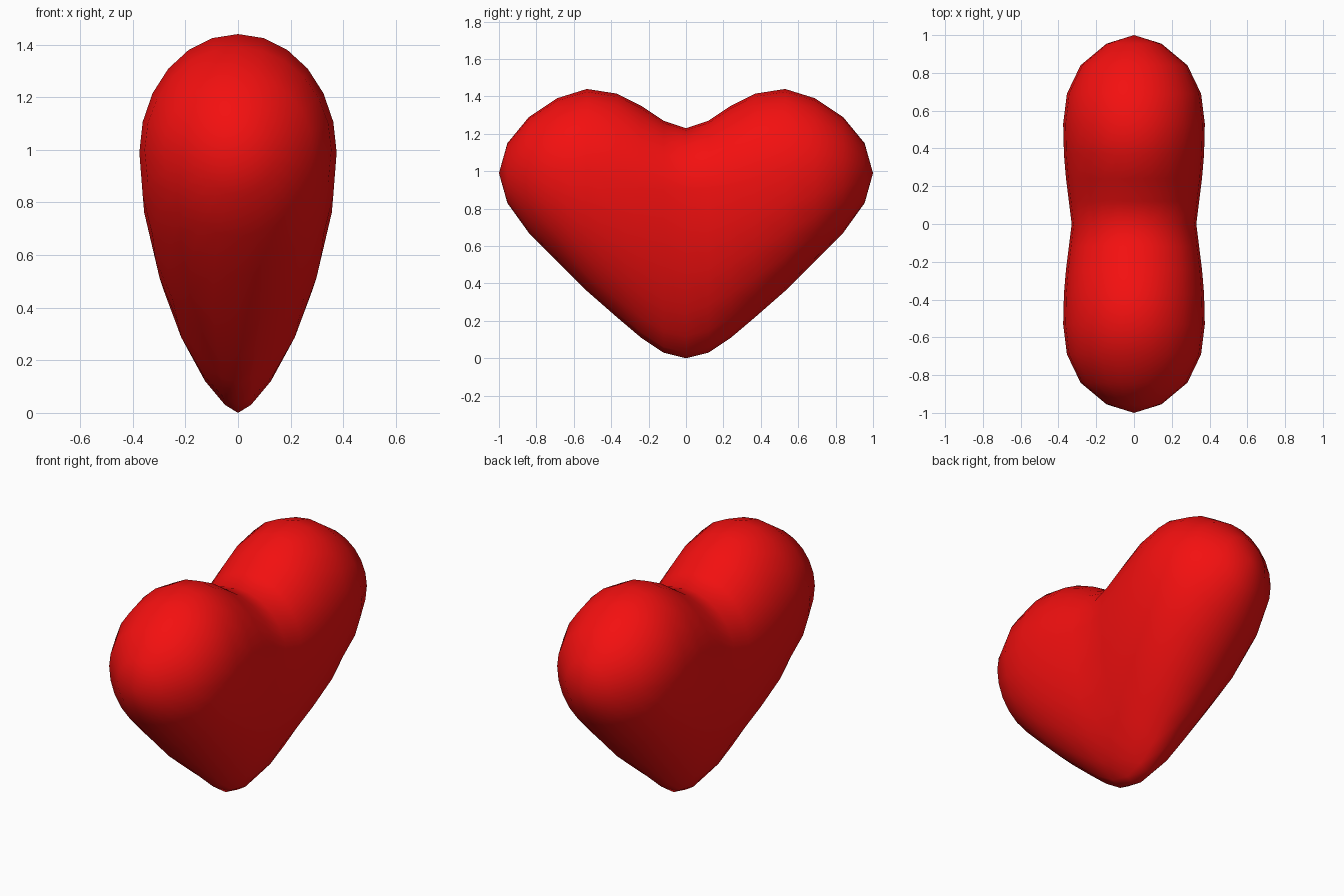
import bpy, bmesh
from math import sin, cos, pi

if "Cube" in bpy.data.objects:
    bpy.data.objects.remove(bpy.data.objects["Cube"])

SEGMENTS = 24

# Half-heart cross-sections: y, bottom z, widest z, top z, half width, lower taper
HALF = [
    (0.00, 0.00, 0.90, 1.23, 0.330, 1.4),
    (0.12, 0.03, 0.91, 1.27, 0.345, 1.35),
    (0.24, 0.11, 0.92, 1.35, 0.360, 1.3),
    (0.37, 0.22, 0.95, 1.415, 0.371, 1.15),
    (0.53, 0.36, 0.99, 1.44, 0.375, 1.0),
    (0.69, 0.52, 1.00, 1.39, 0.355, 1.0),
    (0.84, 0.67, 1.00, 1.29, 0.283, 1.0),
    (0.955, 0.83, 0.99, 1.15, 0.145, 1.0),
]


def section(bm, side, y, bottom, mid, top, width, taper):
    """Closed teardrop-shaped ring in the x-z plane."""
    ring = []
    for i in range(SEGMENTS):
        a = 2 * pi * i / SEGMENTS
        s, c = sin(a), cos(a)
        z = mid + c * ((top - mid) if c > 0 else (mid - bottom))
        power = taper if c < 0 else 1.0
        x = width * abs(s) ** power * (1 if s > 0 else -1)
        ring.append(bm.verts.new((x, side * y, z)))
    return ring


# Heart: rings lofted from one lobe tip to the other
bm = bmesh.new()
rings = [section(bm, -1, *row) for row in reversed(HALF[1:])]
rings += [section(bm, 1, *row) for row in HALF]
for a, b in zip(rings, rings[1:]):
    for i in range(SEGMENTS):
        j = (i + 1) % SEGMENTS
        bm.faces.new((a[i], a[j], b[j], b[i]))

# Rounded lobe ends
for ring, y in ((rings[0], -1), (rings[-1], 1)):
    tip = bm.verts.new((0, y, 0.99))
    for i in range(SEGMENTS):
        bm.faces.new((ring[i], ring[(i + 1) % SEGMENTS], tip))

bmesh.ops.recalc_face_normals(bm, faces=bm.faces)
for f in bm.faces:
    f.smooth = True
mesh = bpy.data.meshes.new("heart")
bm.to_mesh(mesh)
bm.free()

heart = bpy.data.objects.new("heart", mesh)
bpy.context.collection.objects.link(heart)

# Red material
red = bpy.data.materials.new("red")
red.diffuse_color = (0.9, 0.005, 0.005, 1)
red.use_nodes = True
red.node_tree.nodes["Principled BSDF"].inputs["Base Color"].default_value = red.diffuse_color
mesh.materials.append(red)
